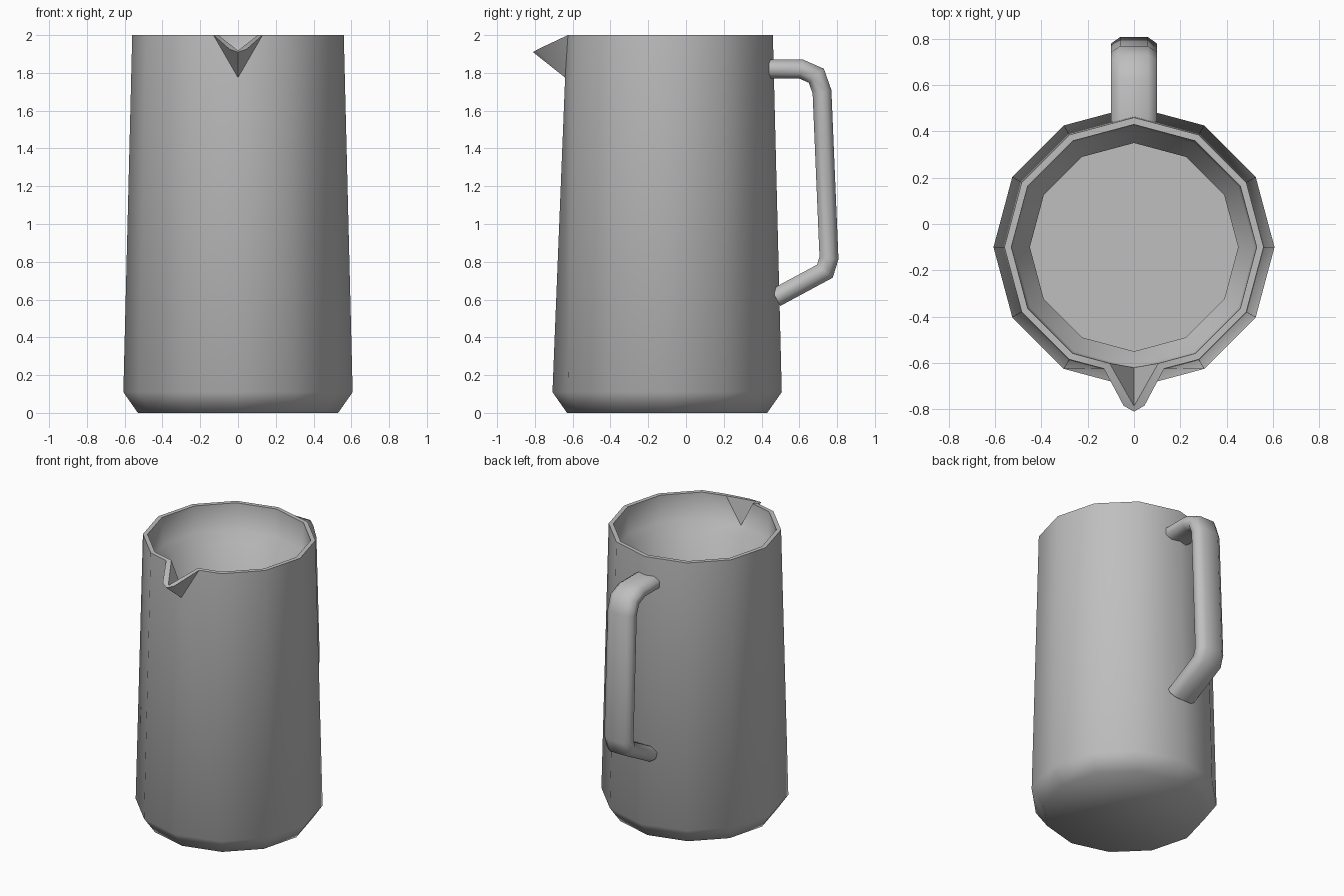
import bpy
import bmesh
from math import cos, sin, pi, radians
from mathutils import Vector

cube = bpy.data.objects.get("Cube")
if cube:
    bpy.data.objects.remove(cube, do_unlink=True)

grey = bpy.data.materials.new("plain_grey")
grey.use_nodes = True
colour = (0.52, 0.52, 0.52, 1)
grey.diffuse_color = colour
grey.node_tree.nodes["Principled BSDF"].inputs["Base Color"].default_value = colour

SIDES = 12
FRONT = 9            # ring index that faces the front
CENTRE_Y = -0.1      # axis of the vessel


def ring(bm, radius, z):
    return [bm.verts.new((radius * cos(2 * pi * i / SIDES),
                          CENTRE_Y + radius * sin(2 * pi * i / SIDES), z))
            for i in range(SIDES)]


def loft(bm, a, b, skip=()):
    n = len(a)
    for i in range(n):
        if i not in skip:
            j = (i + 1) % n
            bm.faces.new((a[i], a[j], b[j], b[i]))


def finish(bm, name, angle):
    bmesh.ops.recalc_face_normals(bm, faces=bm.faces)
    mesh = bpy.data.meshes.new(name)
    bm.to_mesh(mesh)
    bm.free()
    mesh.materials.append(grey)
    obj = bpy.data.objects.new(name, mesh)
    bpy.context.collection.objects.link(obj)
    bpy.ops.object.select_all(action="DESELECT")
    obj.select_set(True)
    bpy.context.view_layer.objects.active = obj
    bpy.ops.object.shade_smooth_by_angle(angle=radians(angle))
    return obj


# Vessel: outer shell, rim, stepped inside
bm = bmesh.new()
base = ring(bm, 0.53, 0)
belly = ring(bm, 0.607, 0.11)
rim_out = ring(bm, 0.56, 2)
rim_in = ring(bm, 0.53, 2)
ledge = ring(bm, 0.52, 1.81)
ledge_in = ring(bm, 0.45, 1.76)
floor = ring(bm, 0.45, 0.12)
gap = (FRONT - 1, FRONT)
bm.faces.new(base)
loft(bm, base, belly)
loft(bm, belly, rim_out, gap)
loft(bm, rim_out, rim_in, gap)
loft(bm, rim_in, ledge, gap)
loft(bm, ledge, ledge_in)
loft(bm, ledge_in, floor)
bm.faces.new(floor)

# Pouring spout: front rim points become its root, both halves mirrored
root = rim_out[FRONT]
root.co = (0, -0.64, 1.775)
tip_in = rim_in[FRONT]
tip_in.co = (0, -0.787, 1.918)
tip = bm.verts.new((0, -0.81, 1.91))
for side in (-1, 1):
    k = FRONT + side
    lip = bm.verts.new((side * 0.13, -0.625, 2))
    lip_in = bm.verts.new((side * 0.105, -0.602, 2))
    corner = bm.verts.new((side * 0.045, -0.785, 1.925))
    for face in ((belly[k], lip, rim_out[k]),
                 (belly[k], root, lip),
                 (belly[k], belly[FRONT], root),
                 (lip, root, corner),
                 (corner, root, tip),
                 (rim_out[k], lip, lip_in, rim_in[k]),
                 (lip, corner, tip_in, lip_in),
                 (corner, tip, tip_in),
                 (rim_in[k], lip_in, ledge[FRONT], ledge[k]),
                 (lip_in, tip_in, ledge[FRONT])):
        bm.faces.new(face)
finish(bm, "jug_body", 56)

# Handle: flat eight-sided section swept along a bent path with mitred corners
path = [Vector((0, y, z)) for y, z in (
    (0.44, 1.82), (0.61, 1.82), (0.69, 1.785), (0.72, 1.70),
    (0.757, 0.82), (0.735, 0.75), (0.475, 0.61))]
section = [(0.1, 0.022), (0.06, 0.05), (-0.06, 0.05), (-0.1, 0.022),
           (-0.1, -0.022), (-0.06, -0.05), (0.06, -0.05), (0.1, -0.022)]
bm = bmesh.new()
rings = []
for i, point in enumerate(path):
    before = (point - path[max(i - 1, 0)]).normalized()
    after = (path[min(i + 1, len(path) - 1)] - point).normalized()
    along = (before + after).normalized()
    across = Vector((0, -along.z, along.y))
    mitre = 1 / max(along.dot(after), along.dot(before))
    rings.append([bm.verts.new(point + Vector((u, 0, 0)) + across * v * mitre)
                  for u, v in section])
for a, b in zip(rings, rings[1:]):
    loft(bm, a, b)
bm.faces.new(rings[0])
bm.faces.new(rings[-1])
finish(bm, "handle", 60)
